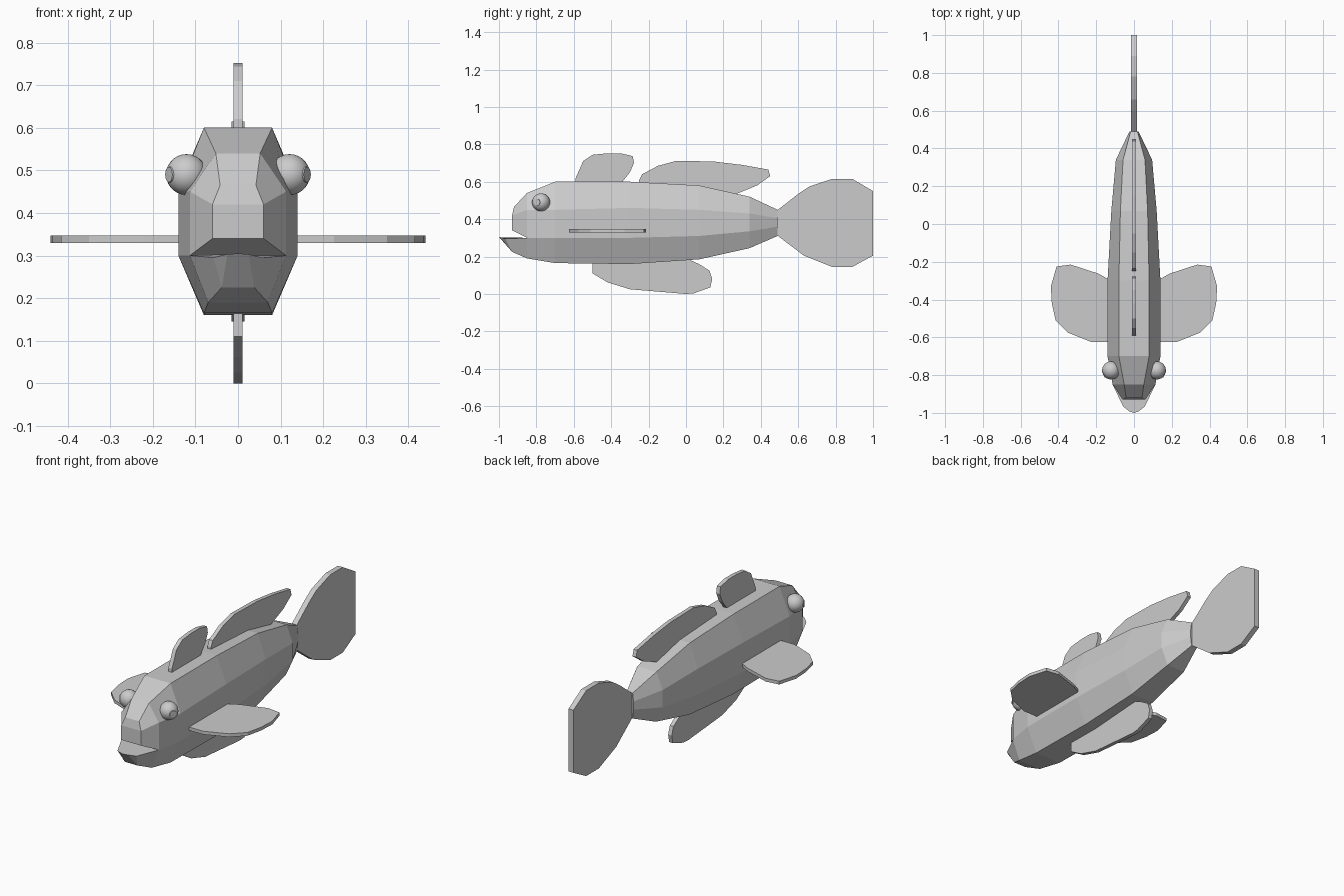
import bpy, bmesh
from mathutils import Vector

cube = bpy.data.objects.get("Cube")
if cube:
    bpy.data.objects.remove(cube, do_unlink=True)

GREY = (0.6, 0.6, 0.6, 1)
mat = bpy.data.materials.new("light grey")
mat.use_nodes = True
mat.diffuse_color = GREY
mat.node_tree.nodes["Principled BSDF"].inputs["Base Color"].default_value = GREY


def finish(name, bm):
    """Turn a bmesh into a coloured object."""
    bmesh.ops.recalc_face_normals(bm, faces=bm.faces)
    me = bpy.data.meshes.new(name)
    bm.to_mesh(me)
    bm.free()
    me.materials.append(mat)
    ob = bpy.data.objects.new(name, me)
    bpy.context.collection.objects.link(ob)
    return ob


def plate(name, outline, place, half):
    """Thin fin: an outline given thickness; place(u, v, w) sets the plane."""
    bm = bmesh.new()
    a = [bm.verts.new(place(u, v, -half)) for u, v in outline]
    b = [bm.verts.new(place(u, v, half)) for u, v in outline]
    bm.faces.new(a)
    bm.faces.new(b)
    n = len(a)
    for i in range(n):
        bm.faces.new((a[i], a[(i + 1) % n], b[(i + 1) % n], b[i]))
    return finish(name, bm)


# Body: eight-sided rings
# y, belly half width, belly z, side half width, lower z, upper z, back half width, back z
STATIONS = [
    (-0.85, 0.070, 0.190, 0.113, 0.30, 0.45, 0.052, 0.54),
    (-0.70, 0.080, 0.165, 0.140, 0.30, 0.45, 0.080, 0.60),
    (-0.30, 0.080, 0.160, 0.140, 0.30, 0.46, 0.080, 0.60),
    (0.07, 0.070, 0.185, 0.120, 0.31, 0.45, 0.072, 0.58),
    (0.34, 0.055, 0.245, 0.096, 0.335, 0.43, 0.058, 0.52),
    (0.49, 0.018, 0.310, 0.024, 0.36, 0.405, 0.018, 0.45),
]
bm = bmesh.new()
rings = []
for y, b, zb, s, zl, zu, t, zt in STATIONS:
    half = [(b, zb), (s, zl), (s, zu), (t, zt)]
    pts = half + [(-x, z) for x, z in reversed(half)]
    rings.append([bm.verts.new((x, y, z)) for x, z in pts])
for r, q in zip(rings, rings[1:]):
    for i in range(8):
        j = (i + 1) % 8
        bm.faces.new((r[i], r[j], q[j], q[i]))
bm.faces.new(rings[-1])

# Upper head, with the mouth roof sloping back to the mouth corners
head = rings[0]
nose = [bm.verts.new(p) for p in (
    (0.06, -0.93, 0.34), (0.06, -0.93, 0.42), (0.042, -0.92, 0.465),
    (-0.042, -0.92, 0.465), (-0.06, -0.93, 0.42), (-0.06, -0.93, 0.34))]
for i in range(5):
    bm.faces.new((head[i + 1], head[i + 2], nose[i + 1], nose[i]))
bm.faces.new((nose[0], nose[1], nose[4], nose[5]))
bm.faces.new((nose[1], nose[2], nose[3], nose[4]))
bm.faces.new((head[1], nose[0], nose[5], head[6]))

# Lower jaw, jutting forward
lip = [bm.verts.new(p) for p in (
    (0.058, -0.965, 0.295), (0.025, -0.992, 0.303), (0, -1, 0.305),
    (-0.025, -0.992, 0.303), (-0.058, -0.965, 0.295))]
chin = [bm.verts.new((x, -0.93, 0.225)) for x in (0.038, -0.038)]
bm.faces.new((head[1], lip[0], chin[0], head[0]))
bm.faces.new((head[6], lip[4], chin[1], head[7]))
bm.faces.new((head[0], chin[0], chin[1], head[7]))
bm.faces.new((lip[0], lip[1], chin[0]))
bm.faces.new((lip[1], lip[2], lip[3], chin[1], chin[0]))
bm.faces.new((lip[3], lip[4], chin[1]))
bm.faces.new([head[1]] + lip + [head[6]])
finish("body", bm)


# Upright fins (outlines in y, z)
def upright(y, z, w):
    return (w, y, z)


plate("front_back_fin", [
    (-0.59, 0.58), (-0.59, 0.62), (-0.55, 0.71), (-0.50, 0.744), (-0.42, 0.752),
    (-0.35, 0.752), (-0.285, 0.737), (-0.278, 0.70), (-0.30, 0.65), (-0.34, 0.60),
    (-0.36, 0.58)], upright, 0.011)
plate("rear_back_fin", [
    (-0.25, 0.57), (-0.25, 0.61), (-0.235, 0.64), (-0.15, 0.685), (-0.05, 0.712),
    (0.15, 0.708), (0.30, 0.69), (0.44, 0.665), (0.45, 0.63), (0.38, 0.58),
    (0.27, 0.535), (0.20, 0.52)], upright, 0.011)
plate("belly_fin", [
    (-0.50, 0.19), (-0.50, 0.11), (-0.42, 0.062), (-0.30, 0.025), (0.0, 0.0),
    (0.04, 0.003), (0.13, 0.035), (0.14, 0.08), (0.125, 0.125), (0.07, 0.16),
    (-0.02, 0.20)], upright, 0.011)
plate("tail_fin", [
    (0.485, 0.445), (0.60, 0.535), (0.66, 0.575), (0.78, 0.615), (0.89, 0.615),
    (1.0, 0.55), (1.0, 0.205), (0.89, 0.145), (0.78, 0.145), (0.63, 0.205),
    (0.485, 0.315)], upright, 0.015)

# Side fins and eyes
SIDE_FIN = [
    (0.11, -0.31), (0.14, -0.29), (0.19, -0.262), (0.335, -0.215), (0.41, -0.225),
    (0.44, -0.33), (0.435, -0.42), (0.415, -0.51), (0.35, -0.575), (0.225, -0.625),
    (0.11, -0.625)]
for side, sx in (("left", 1), ("right", -1)):
    plate(side + "_side_fin", SIDE_FIN,
          lambda u, v, w: (sx * u, v, 0.338 + w), 0.009)

    centre = Vector((sx * 0.121, -0.775, 0.49))
    bm = bmesh.new()
    bmesh.ops.create_uvsphere(bm, u_segments=24, v_segments=14, radius=0.048)
    bmesh.ops.translate(bm, verts=bm.verts, vec=centre)
    for f in bm.faces:
        f.smooth = True
    finish(side + "_eye", bm)

    # Pupil: small disc facing outward and a little forward
    look = Vector((sx * 0.88, -0.47, 0)).normalized()
    bm = bmesh.new()
    bmesh.ops.create_cone(bm, cap_ends=True, segments=16, radius1=0.02,
                          radius2=0.018, depth=0.008)
    bmesh.ops.transform(bm, verts=bm.verts,
                        matrix=look.to_track_quat('Z', 'Y').to_matrix().to_4x4())
    bmesh.ops.translate(bm, verts=bm.verts, vec=centre + look * 0.043)
    finish(side + "_pupil", bm)
